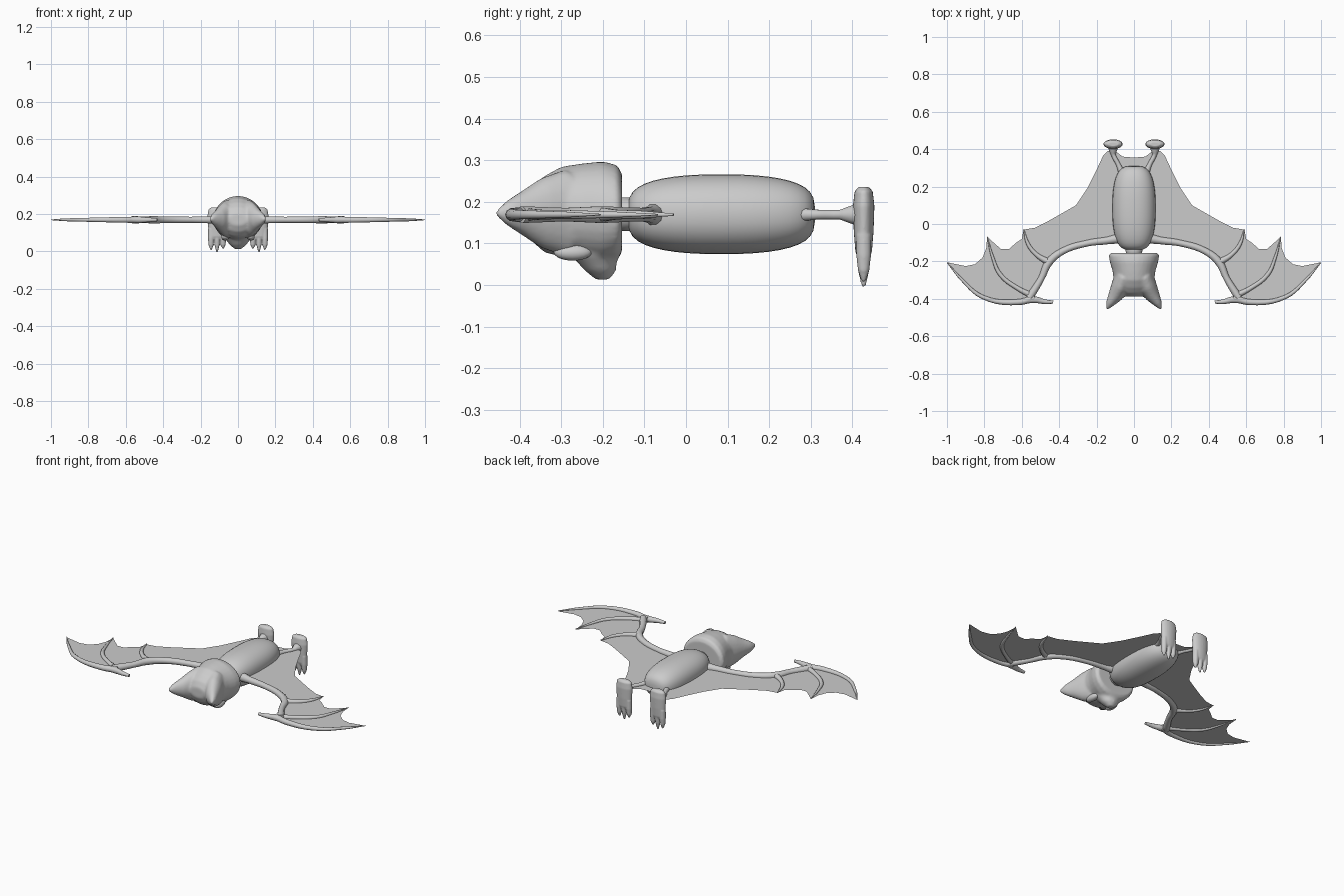
import bpy, bmesh, math
from mathutils import Vector

GREY = bpy.data.materials.new("soft_grey")
GREY.diffuse_color = (0.6, 0.6, 0.6, 1)
WING_Z = 0.167


def finish(bm, name, smooth=True):
    mesh = bpy.data.meshes.new(name)
    bm.to_mesh(mesh)
    bm.free()
    mesh.materials.append(GREY)
    for p in mesh.polygons:
        p.use_smooth = smooth
    ob = bpy.data.objects.new(name, mesh)
    bpy.context.collection.objects.link(ob)
    return ob


def loft(bm, sections, u, v, n=24, power=1.0):
    """Closed skin over elliptical sections (centre, half size on u, half size on v)."""
    u, v = Vector(u), Vector(v)
    rings = []
    for c, a, b in sections:
        ring = []
        for i in range(n):
            t = 2 * math.pi * i / n
            cx, sx = math.cos(t), math.sin(t)
            cx = math.copysign(abs(cx) ** power, cx)
            sx = math.copysign(abs(sx) ** power, sx)
            ring.append(bm.verts.new(Vector(c) + u * a * cx + v * b * sx))
        rings.append(ring)
    for r, s in zip(rings, rings[1:]):
        for i in range(n):
            j = (i + 1) % n
            bm.faces.new((r[i], r[j], s[j], s[i]))
    bm.faces.new(rings[0][::-1])
    bm.faces.new(rings[-1])
    bmesh.ops.recalc_face_normals(bm, faces=bm.faces)


def fuse(ob, voxel, passes):
    """Blend overlapping lumps into one smooth skin."""
    m = ob.modifiers.new("blend", 'REMESH')
    m.mode, m.voxel_size, m.use_smooth_shade = 'VOXEL', voxel, True
    s = ob.modifiers.new("soften", 'SMOOTH')
    s.factor, s.iterations = 0.5, passes


def bone(name, pts, side):
    """Tapered tube through (x, y, radius) points in the wing plane."""
    cu = bpy.data.curves.new(name, 'CURVE')
    cu.dimensions, cu.bevel_depth, cu.bevel_resolution = '3D', 1.0, 3
    cu.resolution_u, cu.use_fill_caps = 5, True
    sp = cu.splines.new('BEZIER')
    sp.bezier_points.add(len(pts) - 1)
    for bp, (x, y, r) in zip(sp.bezier_points, pts):
        bp.co, bp.radius = (side * x, y, WING_Z + 0.002), r
        bp.handle_left_type = bp.handle_right_type = 'AUTO'
    sp.use_smooth = True
    cu.materials.append(GREY)
    ob = bpy.data.objects.new(name, cu)
    bpy.context.collection.objects.link(ob)


# Body: rounded barrel along y
bm = bmesh.new()
sections = []
for i in range(21):
    t = math.pi * (0.015 + 0.97 * i / 20)
    c = math.cos(t)
    y = 0.085 - 0.225 * math.copysign(abs(c) ** 0.85, c)
    s = math.sin(t) ** 0.55
    sections.append(((0, y, 0.17), 0.116 * s, 0.096 * s))
loft(bm, sections, (1, 0, 0), (0, 0, 1), 32, 0.9)
finish(bm, "body")

# Neck
bm = bmesh.new()
loft(bm, [((0, -0.18, 0.17), 0.04, 0.04), ((0, -0.10, 0.17), 0.05, 0.04)],
     (1, 0, 0), (0, 0, 1), 20)
finish(bm, "neck")

# Head: skull (y, half width, bottom, top) plus snout and two ears, fused
bm = bmesh.new()
skull = [(-0.154, 0.122, 0.078, 0.268), (-0.165, 0.135, 0.06, 0.288),
         (-0.20, 0.130, 0.05, 0.297), (-0.25, 0.115, 0.06, 0.292),
         (-0.30, 0.108, 0.068, 0.284), (-0.34, 0.103, 0.078, 0.262),
         (-0.37, 0.085, 0.105, 0.235), (-0.388, 0.05, 0.14, 0.20)]
loft(bm, [((0, y, (a + b) / 2), w, (b - a) / 2) for y, w, a, b in skull],
     (1, 0, 0), (0, 0, 1), 32)
loft(bm, [((0, -0.235, 0.12), 0.085, 0.08), ((0, -0.22, 0.07), 0.07, 0.055),
          ((0, -0.206, 0.035), 0.045, 0.038), ((0, -0.20, 0.013), 0.018, 0.017)],
     (1, 0, 0), (0, 1, 0), 20)
for side in (-1, 1):
    ear = [(0.055, -0.29, 0.055, 0.105), (0.078, -0.345, 0.05, 0.085),
           (0.103, -0.39, 0.038, 0.055), (0.128, -0.425, 0.023, 0.033),
           (0.145, -0.455, 0.006, 0.009)]
    loft(bm, [((side * x, y, 0.173), a, b) for x, y, a, b in ear],
         (0.85, side * 0.5, 0), (0, 0, 1), 20)
fuse(finish(bm, "head"), 0.007, 6)

# Eyes: flattened ovals low on the face
for side in (-1, 1):
    bm = bmesh.new()
    bmesh.ops.create_uvsphere(bm, u_segments=20, v_segments=12, radius=1)
    for v in bm.verts:
        v.co = Vector((v.co.x * 0.022, v.co.y * 0.046, v.co.z * 0.02))
    eye = finish(bm, "eye")
    eye.location = (side * 0.068, -0.272, 0.079)
    eye.rotation_euler = (0, side * 0.6, 0)

# Wing membrane: one scalloped sheet, right outline mirrored
half = [(0, 0.355), (0.06, 0.36), (0.10, 0.39), (0.14, 0.39), (0.165, 0.365),
        (0.20, 0.29), (0.25, 0.19), (0.31, 0.10), (0.38, 0.06), (0.46, 0.015),
        (0.53, -0.02), (0.59, -0.03), (0.60, -0.08), (0.63, -0.10), (0.67, -0.135),
        (0.71, -0.135), (0.75, -0.10), (0.785, -0.068), (0.79, -0.13),
        (0.81, -0.18), (0.85, -0.215), (0.90, -0.225), (0.95, -0.215),
        (0.998, -0.205), (0.93, -0.29), (0.81, -0.39), (0.70, -0.418),
        (0.62, -0.425), (0.55, -0.40), (0.50, -0.30), (0.455, -0.20),
        (0.38, -0.14), (0.25, -0.105), (0.11, -0.08), (0, -0.08)]
bm = bmesh.new()
outline = half + [(-x, y) for x, y in half[-2:0:-1]]
face = bm.faces.new([bm.verts.new((x, y, WING_Z)) for x, y in outline])
face.normal_update()
if face.normal.z < 0:
    face.normal_flip()
bmesh.ops.triangulate(bm, faces=[face])
finish(bm, "wing_membrane", False)

# Wing bones, legs and feet on both sides
for side in (-1, 1):
    bone("arm", [(0.07, -0.075, 0.028), (0.14, -0.088, 0.02), (0.25, -0.103, 0.017),
                 (0.38, -0.145, 0.018), (0.455, -0.205, 0.021), (0.495, -0.29, 0.017),
                 (0.56, -0.395, 0.021)], side)
    bone("thumb", [(0.60, -0.415, 0.014), (0.53, -0.405, 0.018),
                   (0.48, -0.415, 0.013), (0.432, -0.418, 0.008)], side)
    bone("leading_finger", [(0.53, -0.395, 0.018), (0.62, -0.418, 0.016),
                            (0.81, -0.39, 0.011), (0.92, -0.298, 0.008),
                            (0.999, -0.206, 0.002)], side)
    bone("middle_finger", [(0.54, -0.385, 0.016), (0.62, -0.345, 0.012),
                           (0.715, -0.27, 0.011), (0.755, -0.18, 0.008),
                           (0.785, -0.068, 0.002)], side)
    bone("inner_finger", [(0.455, -0.205, 0.018), (0.52, -0.165, 0.012),
                          (0.565, -0.11, 0.010), (0.59, -0.03, 0.003)], side)
    bone("leg", [(0.06, 0.26, 0.018), (0.085, 0.32, 0.012), (0.11, 0.37, 0.012),
                 (0.112, 0.395, 0.022), (0.112, 0.425, 0.034)], side)

    # Foot: flat pad with three toes pointing down
    bm = bmesh.new()
    pad = [(0.236, 0.03, 0.012), (0.225, 0.046, 0.022), (0.19, 0.052, 0.026),
           (0.13, 0.048, 0.024), (0.08, 0.045, 0.02), (0.066, 0.04, 0.014)]
    loft(bm, [((side * 0.112, 0.427, z), a, b) for z, a, b in pad],
         (1, 0, 0), (0, 1, 0), 20)
    for dx, tip in ((-0.032, 0.015), (0, -0.004), (0.032, 0.008)):
        x = side * (0.112 + dx)
        loft(bm, [((x, 0.427, 0.12), 0.016, 0.018), ((x, 0.427, 0.07), 0.017, 0.018),
                  ((x, 0.427, 0.035), 0.014, 0.014), ((x, 0.427, tip), 0.004, 0.005)],
             (1, 0, 0), (0, 1, 0), 14)
    fuse(finish(bm, "foot"), 0.004, 3)
